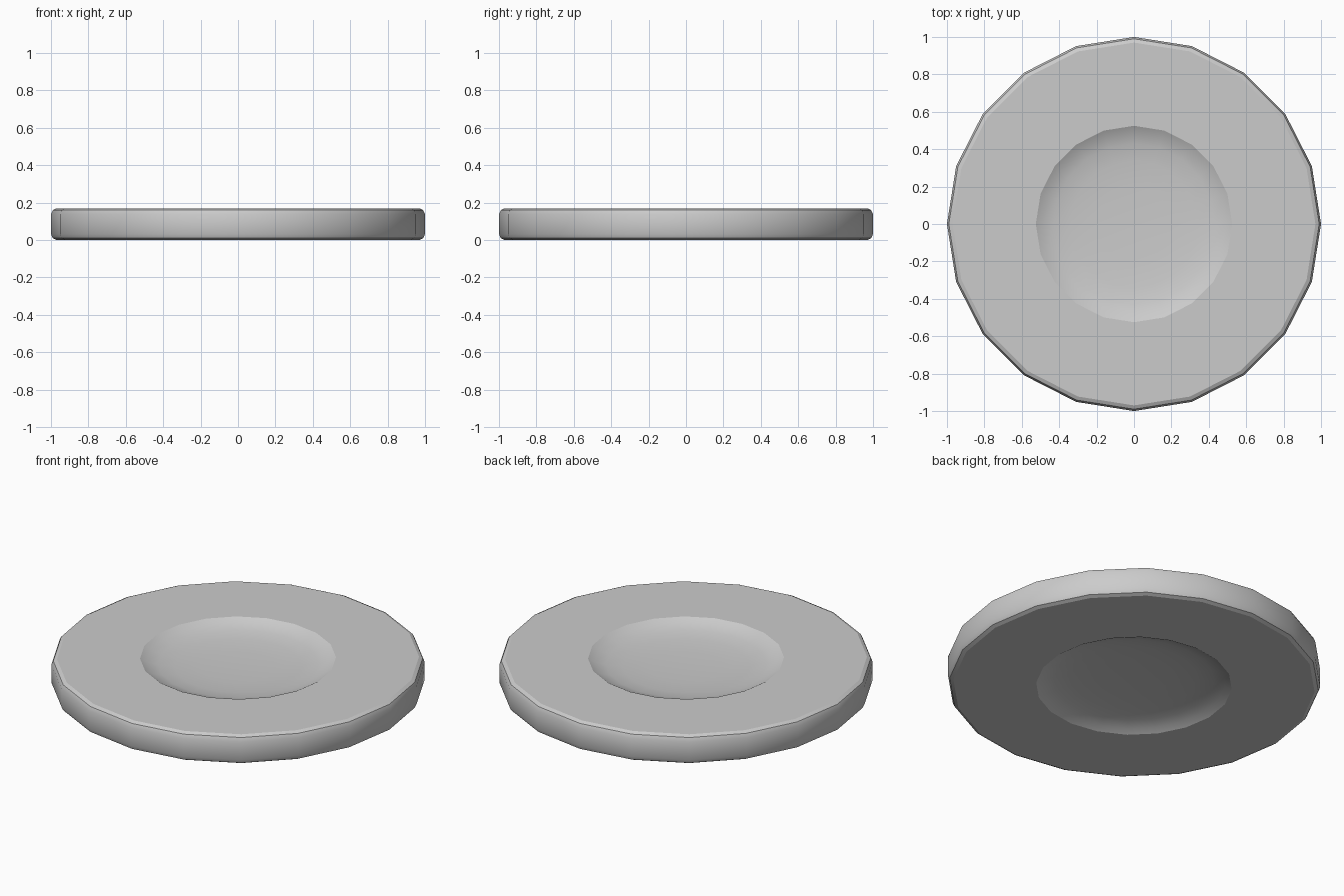
import bpy, bmesh, math

if "Cube" in bpy.data.objects:
    bpy.data.objects.remove(bpy.data.objects["Cube"])

SIDES = 20
HEIGHT = 0.17

# Upper half of the profile (radius, z): dish centre, dish wall, flat ring, rounded rim
upper = [(0.0, 0.112), (0.2, 0.115), (0.34, 0.122), (0.43, 0.134), (0.49, 0.151),
         (0.525, HEIGHT), (0.97, HEIGHT), (0.99, 0.16), (1.0, 0.138)]
# Mirror it for the underside
profile = upper + [(1.0, HEIGHT / 2)] + [(r, HEIGHT - z) for r, z in reversed(upper)]


def lathe(name, points, sides):
    bm = bmesh.new()
    verts = [bm.verts.new((r, 0, z)) for r, z in points]
    edges = [bm.edges.new(pair) for pair in zip(verts, verts[1:])]
    bmesh.ops.spin(bm, geom=verts + edges, cent=(0, 0, 0), axis=(0, 0, 1),
                   angle=math.tau, steps=sides, use_duplicate=False)
    bmesh.ops.remove_doubles(bm, verts=bm.verts, dist=1e-4)
    bmesh.ops.recalc_face_normals(bm, faces=bm.faces)
    mesh = bpy.data.meshes.new(name)
    bm.to_mesh(mesh)
    bm.free()
    obj = bpy.data.objects.new(name, mesh)
    bpy.context.collection.objects.link(obj)
    return obj


# Round disc with a shallow dish on both faces
disc = lathe("dished_disc", profile, SIDES)
bpy.context.view_layer.objects.active = disc
disc.select_set(True)
bpy.ops.object.shade_smooth_by_angle(angle=math.radians(25))
